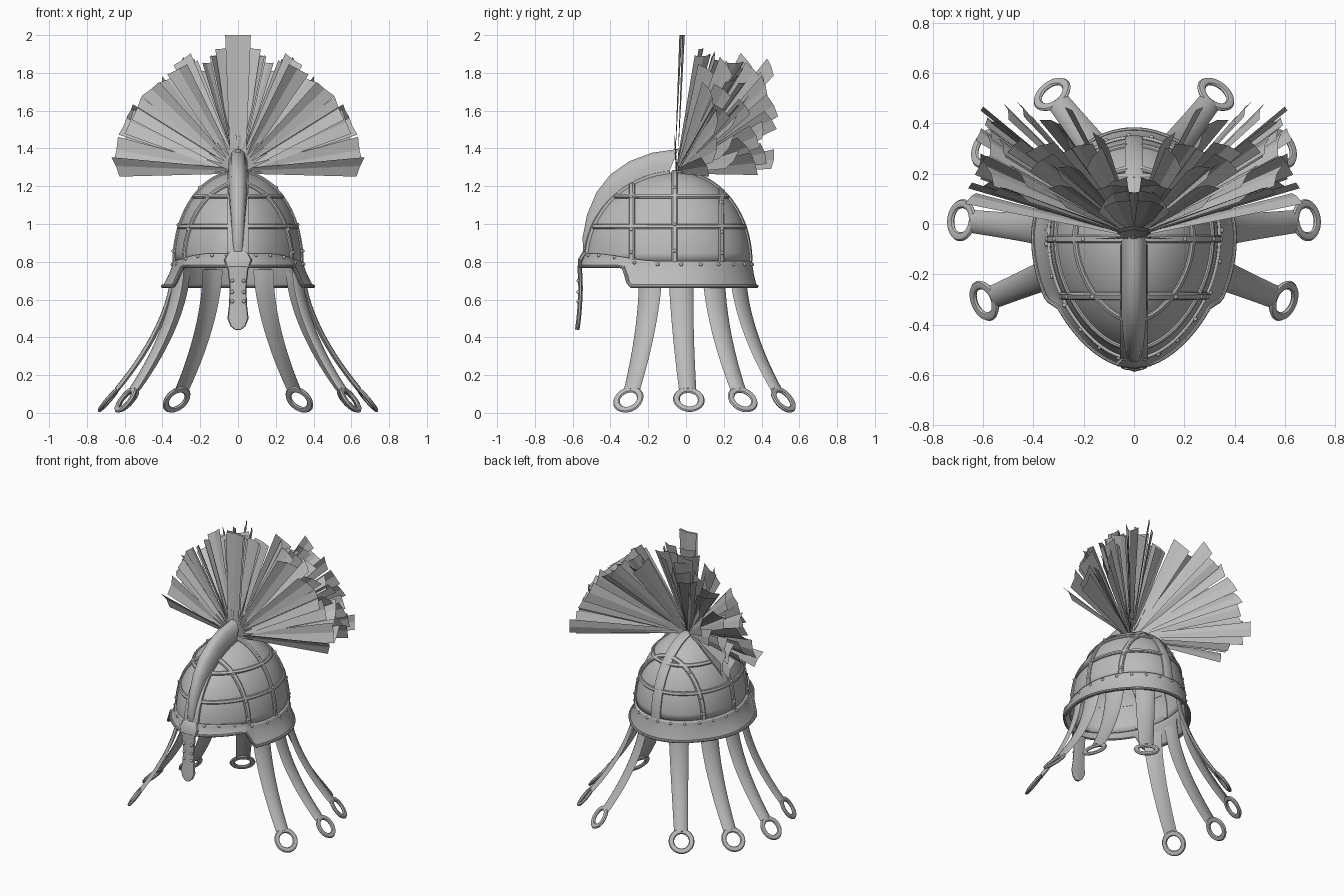
import bpy, bmesh, math, random
from mathutils import Vector, Matrix

cube = bpy.data.objects.get("Cube")
if cube:
    bpy.data.objects.remove(cube, do_unlink=True)
random.seed(4)

steel = bpy.data.materials.new("plain_grey")
steel.use_nodes = True
GREY = (0.5, 0.5, 0.5, 1)
steel.diffuse_color = GREY
steel.node_tree.nodes["Principled BSDF"].inputs["Base Color"].default_value = GREY

CY, BASE, HIGH = -0.05, 0.8, 0.475


def finish(name, bm, smooth=True):
    bmesh.ops.recalc_face_normals(bm, faces=bm.faces)
    mesh = bpy.data.meshes.new(name)
    bm.to_mesh(mesh)
    bm.free()
    mesh.materials.append(steel)
    ob = bpy.data.objects.new(name, mesh)
    bpy.context.collection.objects.link(ob)
    if smooth:
        bpy.ops.object.select_all(action='DESELECT')
        ob.select_set(True)
        bpy.context.view_layer.objects.active = ob
        bpy.ops.object.shade_smooth_by_angle(angle=math.radians(40))
    return ob


def skin(bm, rows, loop=False, caps=False):
    """Join rows of points with quads."""
    vs = [[bm.verts.new(p) for p in r] for r in rows]
    n = len(vs[0])
    for a, b in zip(vs, vs[1:]):
        for i in range(n if loop else n - 1):
            j = (i + 1) % n
            bm.faces.new((a[i], a[j], b[j], b[i]))
    if caps:
        bm.faces.new(vs[0])
        bm.faces.new(vs[-1][::-1])


def strip(bm, pts, normals, widths, section):
    """Sweep a closed section of (side, height) pairs along a path."""
    rows = []
    for i, p in enumerate(pts):
        tan = (pts[min(i + 1, len(pts) - 1)] - pts[max(i - 1, 0)]).normalized()
        nor = (normals[i] - tan * normals[i].dot(tan)).normalized()
        side = tan.cross(nor)
        rows.append([p + side * (s * widths[i]) + nor * h for s, h in section])
    skin(bm, rows, loop=True, caps=True)


def plan(a):
    c, s = math.cos(a), math.sin(a)
    if s > 0:
        return 0.335 * c, 0.39 * s
    return 0.335 * c * (1 - 0.14 * s * s), 0.48 * s


def dome(a, z):
    k = math.sqrt(max(0, 1 - ((z - BASE) / HIGH) ** 2))
    x, y = plan(a)
    return Vector((x * k, CY + y * k, z))


def dome_normal(p):
    ry = 0.39 if p.y > CY else 0.48
    return Vector((p.x / 0.335**2, (p.y - CY) / ry**2, (p.z - BASE) / HIGH**2)).normalized()


def hoop(y, t):
    """Point on the dome in the plane of constant y, t running 0 to pi from left to right."""
    d = (y - CY) / (0.39 if y > CY else 0.48)
    lift = math.sqrt(1 - d * d) * math.sin(t)
    a = math.asin(max(-1, min(1, d / math.sqrt(max(1e-9, 1 - lift * lift)))))
    return dome(a if t < math.pi / 2 else math.pi - a, BASE + HIGH * lift)


def ease(v, lo, hi):
    t = min(1, max(0, (v - lo) / (hi - lo)))
    return t * t * (3 - 2 * t)


def brim(a, u):
    """Flared band: u runs from its upper edge to its lower edge."""
    x, y = plan(a)
    front = ease(-y, 0.205, 0.265)
    top = 0.805 + 0.04 * ease(-y, 0.1, 0.45)
    low = 0.67 + 0.105 * front
    flare = 0.01 + (0.055 - 0.03 * front - 0.03 * ease(y, 0, 0.3)) * u ** 1.5
    out = Vector((x, y, 0)).normalized() * flare
    return Vector((x, CY + y, top + (low - top) * u)) + out


TURN = [2 * math.pi * i / 144 for i in range(145)]

# Dome shell
bm = bmesh.new()
lats = [math.pi / 2 * i / 16 for i in range(17)]
skin(bm, [[dome(a, BASE + HIGH * math.sin(t)) for a in TURN] for t in lats])
bmesh.ops.remove_doubles(bm, verts=bm.verts, dist=0.0005)
finish("dome", bm).modifiers.new("thickness", 'SOLIDIFY').thickness = 0.012

# Brim band with rolled edge
bm = bmesh.new()
skin(bm, [[brim(a, i / 8) for a in TURN] for i in range(9)])
bmesh.ops.remove_doubles(bm, verts=bm.verts, dist=0.0005)
finish("brim_band", bm).modifiers.new("thickness", 'SOLIDIFY').thickness = 0.015
bm = bmesh.new()
tube = [(math.cos(k * math.pi / 4), 0.009 * math.sin(k * math.pi / 4)) for k in range(8)]
pts = [brim(a, 1) for a in TURN]
strip(bm, pts, [Vector((p.x, p.y - CY, 0)).normalized() for p in pts], [0.009] * len(pts), tube)
finish("brim_edge", bm)

# Ribs over the dome: centre band, cross hoops and level rings
RIB = [(-1, -0.017), (-1, 0.006), (-0.6, 0.012), (0.6, 0.012), (1, 0.006), (1, -0.017)]
HOOPS = (-0.285, -0.06, 0.185)
bm = bmesh.new()
for a, wide in ((math.pi / 2, 0.036), (-math.pi / 2, 0.055)):
    pts = [dome(a, BASE + HIGH * math.sin(1.5 * i / 20)) for i in range(21)]
    strip(bm, pts, [dome_normal(p) for p in pts], [wide] * 21, RIB)
for y in HOOPS:
    pts = [hoop(y, math.pi * i / 40) for i in range(41)]
    strip(bm, pts, [dome_normal(p) for p in pts], [0.016] * 41, RIB)
for z in (0.985, 1.145):
    pts = [dome(a, z) for a in TURN]
    strip(bm, pts, [dome_normal(p) for p in pts], [0.013] * len(pts), RIB)
finish("dome_ribs", bm)

# Crest horn rising along the front
outer = [(-0.545, 0.84), (-0.548, 0.93), (-0.525, 1.05), (-0.475, 1.17), (-0.40, 1.265),
         (-0.30, 1.335), (-0.18, 1.38), (-0.04, 1.40)]
rows = []
for i, (y, z) in enumerate(outer):
    t = i / (len(outer) - 1)
    o = Vector((0, y, z))
    n = dome(-math.pi / 2, BASE + HIGH * math.sin(1.45 * t + 0.03)) + Vector((0, 0, -0.01))
    w = 0.022 + 0.03 * min(1, 1.7 * t)
    rows.append([n.lerp(o, f) + Vector((s * w, 0, 0)) for s, f in
                 ((-1, 0), (-0.95, 0.5), (-0.65, 0.85), (-0.25, 0.98), (0.25, 0.98),
                  (0.65, 0.85), (0.95, 0.5), (1, 0))])
bm = bmesh.new()
skin(bm, rows, loop=True, caps=True)
finish("crest_horn", bm)

# Nose guard
path = [(-0.535, 0.85, 0.05), (-0.56, 0.81, 0.075), (-0.562, 0.76, 0.055), (-0.558, 0.66, 0.044),
        (-0.562, 0.57, 0.048), (-0.568, 0.50, 0.056), (-0.573, 0.46, 0.04), (-0.576, 0.44, 0.015)]
bm = bmesh.new()
strip(bm, [Vector((0, y, z)) for y, z, w in path], [Vector((0, -1, 0))] * len(path),
      [w for y, z, w in path],
      [(-1, -0.005), (-0.9, 0.005), (0, 0.012), (0.9, 0.005), (1, -0.005), (0, -0.012)])
finish("nose_guard", bm)

# Rivets
spots = [brim(a + 0.06, 0.14) for a in TURN[:-1:6]]
for y in HOOPS:
    for t in (0.12, 0.42, 0.95):
        spots += [p + dome_normal(p) * 0.01 for p in (hoop(y, t), hoop(y, math.pi - t))]
spots += [Vector((x, -0.57, z)) for x in (-0.03, 0.03) for z in (0.59, 0.64, 0.70)]
bm = bmesh.new()
for p in spots:
    bmesh.ops.create_icosphere(bm, subdivisions=2, radius=0.01, matrix=Matrix.Translation(p))
finish("rivets", bm)

# Hanging straps with end rings
STRAP = [(-1, -0.008), (-0.9, 0.0), (-0.45, 0.011), (0, 0.015), (0.45, 0.011), (0.9, 0.0),
         (1, -0.008), (0.45, 0.0), (0, 0.004), (-0.45, 0.0)]
for name, top, end in (("front", (0.32, -0.19), (0.595, -0.305)), ("side", (0.34, -0.025), (0.685, 0.015)),
                       ("rear_side", (0.29, 0.15), (0.585, 0.30)), ("back", (0.14, 0.28), (0.325, 0.515))):
    for tag, m in (("left", 1), ("right", -1)):
        a, b = Vector((m * top[0], top[1], 0)), Vector((m * end[0], end[1], 0))
        away = (b - a).normalized()

        def at(u):
            return a.lerp(b, u ** 1.75) + Vector((0, 0, 0.76 - 0.69 * u))
        pts = [at(0.925 * i / 14) for i in range(15)]
        bm = bmesh.new()
        strip(bm, pts, [away + Vector((0, 0, 0.3))] * 15,
              [0.068 - 0.022 * i / 14 for i in range(15)], STRAP)
        finish(tag + "_" + name + "_strap", bm)
        tan = (at(1) - at(0.92)).normalized()
        side = tan.cross(Vector((0, 0, 1))).normalized()
        nor = side.cross(tan)
        ring = []
        for i in range(33):
            t = i * math.pi / 16
            d = tan * math.cos(t) + side * math.sin(t)
            ring.append([at(1) + d * (0.066 + 0.018 * math.cos(q)) + nor * (0.011 * math.sin(q))
                         for q in (j * math.pi / 4 for j in range(8))])
        bm = bmesh.new()
        skin(bm, ring, loop=True)
        bmesh.ops.remove_doubles(bm, verts=bm.verts, dist=0.0005)
        finish(tag + "_" + name + "_ring", bm)


# Plume of flat folded blades
def blade(bm, root, tip, w0, w1, roll=0, skew=0, sides=(1, -1)):
    d = (tip - root).normalized()
    side = Matrix.Rotation(roll, 3, d) @ d.cross(Vector((0, -1, 0.15))).normalized()
    fold = d.cross(side) * w1 * 0.2
    rows = [[root - side * w0, root, root + side * w0],
            [tip - side * w1 - d * skew, tip + fold, tip + side * w1 + d * skew]]
    for s in sides:
        skin(bm, [[Vector((s * p.x, p.y, p.z)) for p in r] for r in rows])


bm = bmesh.new()
for y in (-0.035, -0.02):
    blade(bm, Vector((0, y - 0.025, 1.29)), Vector((0, y, 2.0)), 0.04, 0.068, sides=(1,))
for lean, count in ((0.11, 8), (0.21, 9), (0.32, 9), (0.42, 9)):
    for i in range(count):
        phi = math.radians(7 + 86 * (i + random.uniform(0.1, 0.9)) / count)
        r = random.uniform(0.63, 0.68) + 0.02 * math.sin(phi) - 0.2 * lean
        back = lean * (0.5 + 0.5 * min(1, phi / 0.4)) + random.uniform(-0.03, 0.04)
        tip = Vector((r * math.sin(phi), CY + 0.06 + back, 1.285 + r * math.cos(phi)))
        root = Vector((0.03 * math.sin(phi), CY + 0.1 * lean, 1.28 + 0.02 * math.cos(phi)))
        blade(bm, root, tip, 0.016, random.uniform(0.05, 0.072), random.uniform(-1, 1),
              random.uniform(-0.02, 0.02))
for i in range(3):
    tip = Vector((random.uniform(0.02, 0.08), 0.08 + 0.04 * i, 1.93 - 0.03 * i))
    blade(bm, Vector((0.01, -0.04, 1.28)), tip, 0.014, 0.055, random.uniform(-0.6, 0.6))
# Short spikes around the plume root
for i in range(7):
    phi = math.radians(12 * i + 4)
    tip = Vector((0.17 * math.sin(phi), CY - 0.01, 1.3 + 0.17 * math.cos(phi)))
    blade(bm, Vector((0, CY, 1.28)), tip, 0.016, 0.003, 0.3)
finish("plume", bm, smooth=False)
